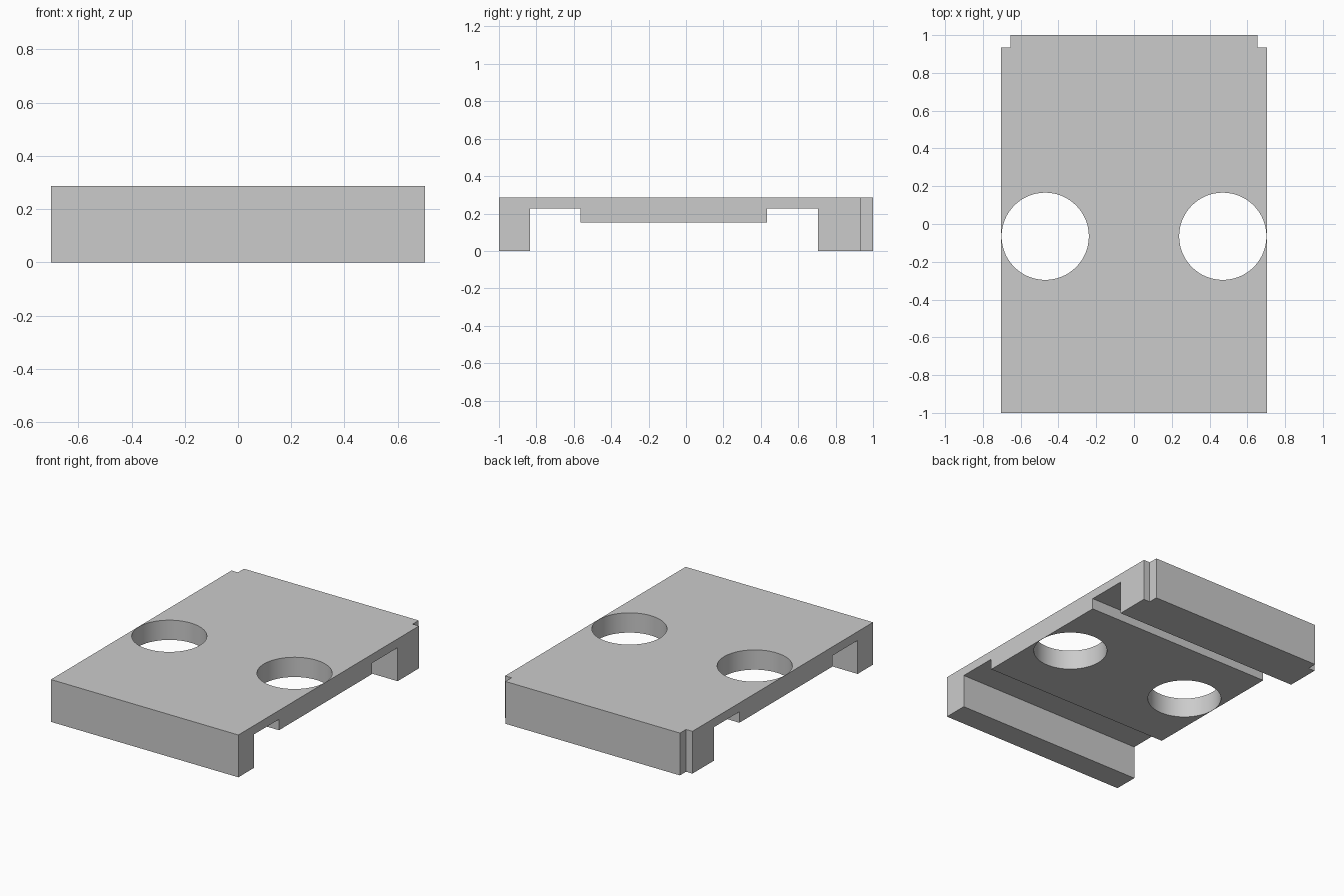
import bpy
import bmesh
from math import radians
from mathutils import Matrix

HALF_WIDTH = 0.703
HEIGHT = 0.287
SLOT_Z = 0.227    # underside above the two cross slots
PLATE_Z = 0.153   # underside of the middle plate

cube = bpy.data.objects.get("Cube")
if cube:
    bpy.data.objects.remove(cube, do_unlink=True)

grey = bpy.data.materials.new("plain grey")
grey.use_nodes = True
colour = (0.6, 0.6, 0.6, 1.0)
grey.diffuse_color = colour
grey.node_tree.nodes["Principled BSDF"].inputs["Base Color"].default_value = colour


def add_object(name, bm):
    mesh = bpy.data.meshes.new(name)
    bmesh.ops.recalc_face_normals(bm, faces=bm.faces)
    bm.to_mesh(mesh)
    bm.free()
    mesh.materials.append(grey)
    obj = bpy.data.objects.new(name, mesh)
    bpy.context.collection.objects.link(obj)
    return obj


# Side profile (y, z): front leg, slot, middle plate, slot, rear leg
profile = [(-1, HEIGHT), (-1, 0), (-0.835, 0), (-0.835, SLOT_Z),
           (-0.565, SLOT_Z), (-0.565, PLATE_Z), (0.432, PLATE_Z),
           (0.432, SLOT_Z), (0.706, SLOT_Z), (0.706, 0), (1, 0), (1, HEIGHT)]
bm = bmesh.new()
face = bm.faces.new([bm.verts.new((-HALF_WIDTH, y, z)) for y, z in profile])
swept = bmesh.ops.extrude_face_region(bm, geom=[face])["geom"]
bmesh.ops.translate(bm, vec=(2 * HALF_WIDTH, 0, 0),
                    verts=[v for v in swept if isinstance(v, bmesh.types.BMVert)])
cover = add_object("cover_plate", bm)

# Cutters: a round hole and a rear corner notch on each side
cutters = []
for side, label in ((-1, "right"), (1, "left")):
    bm = bmesh.new()
    bmesh.ops.create_cone(bm, cap_ends=True, segments=64, radius1=0.231,
                          radius2=0.231, depth=1,
                          matrix=Matrix.Translation((side * 0.47, -0.065, 0.2)))
    cutters.append(add_object(label + "_hole_cutter", bm))

    bm = bmesh.new()
    bmesh.ops.create_cube(bm, size=0.2, matrix=Matrix.Translation(
        (side * 0.755, 1.035, 0.2)) @ Matrix.Diagonal((1, 1, 4, 1)))
    cutters.append(add_object(label + "_notch_cutter", bm))

bpy.context.view_layer.objects.active = cover
for cutter in cutters:
    cutter.hide_render = True
    cut = cover.modifiers.new(cutter.name, 'BOOLEAN')
    cut.operation = 'DIFFERENCE'
    cut.solver = 'EXACT'
    cut.object = cutter
    bpy.ops.object.modifier_apply(modifier=cut.name)
    bpy.data.objects.remove(cutter, do_unlink=True)

# Smooth hole walls, crisp edges elsewhere
bpy.ops.object.select_all(action='DESELECT')
cover.select_set(True)
bpy.ops.object.shade_smooth_by_angle(angle=radians(30))
